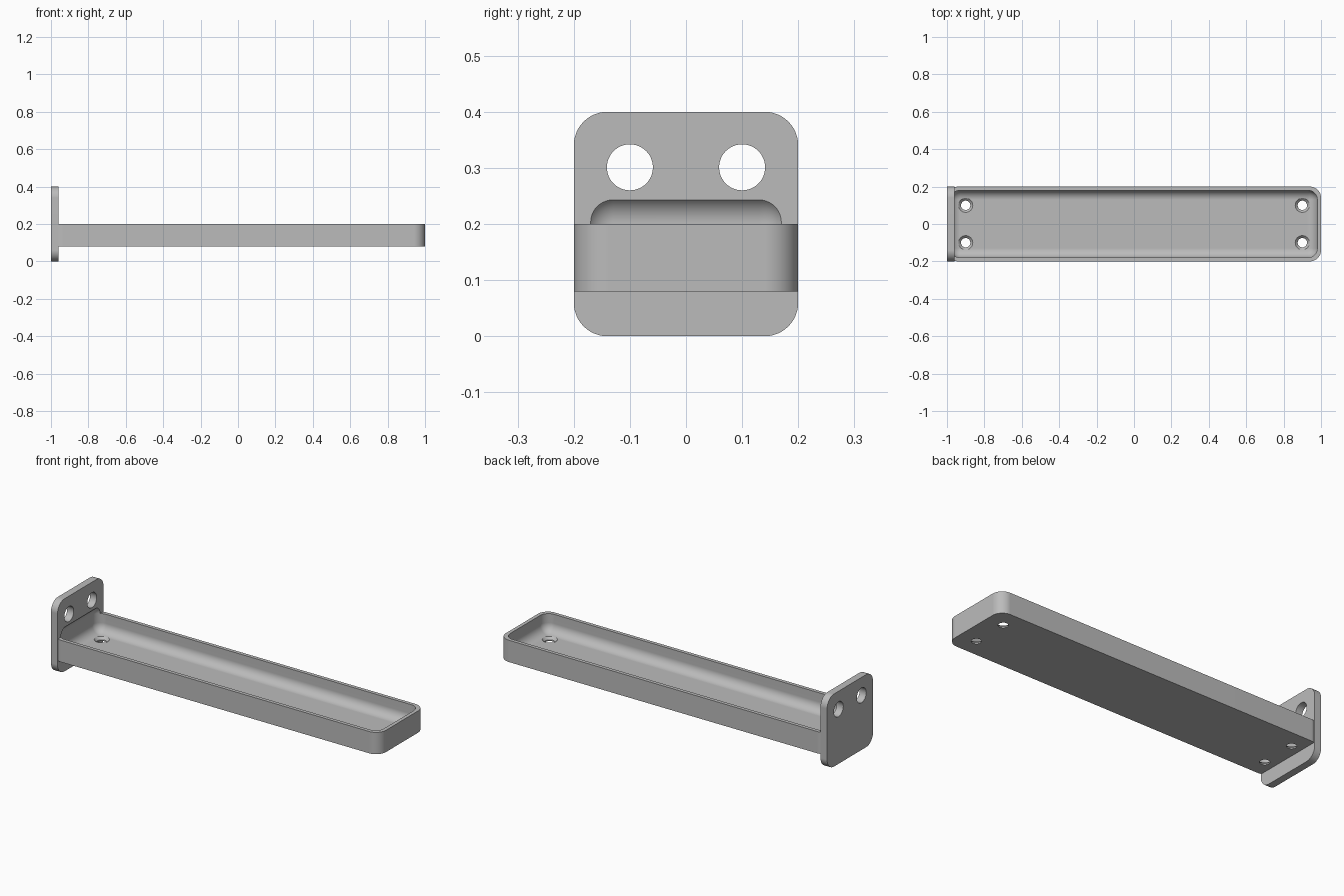
import bpy, bmesh
from math import pi
from mathutils import Matrix, Vector

if "Cube" in bpy.data.objects:
    bpy.data.objects.remove(bpy.data.objects["Cube"], do_unlink=True)

grey = bpy.data.materials.new("plain grey")
grey.use_nodes = True
grey.diffuse_color = (0.5, 0.5, 0.5, 1)
grey.node_tree.nodes["Principled BSDF"].inputs["Base Color"].default_value = (0.5, 0.5, 0.5, 1)


def finish(name, bm):
    mesh = bpy.data.meshes.new(name)
    bmesh.ops.recalc_face_normals(bm, faces=bm.faces[:])
    bm.to_mesh(mesh)
    bm.free()
    mesh.materials.append(grey)
    obj = bpy.data.objects.new(name, mesh)
    bpy.context.collection.objects.link(obj)
    return obj


def rounded_box(name, low, high, radius, axis=None):
    """Box with rounded edges: those along one axis, or all of them."""
    low, high = Vector(low), Vector(high)
    size = high - low
    bm = bmesh.new()
    bmesh.ops.create_cube(bm, size=1, matrix=Matrix.Translation((low + high) / 2)
                          @ Matrix.Diagonal((*size, 1)))
    edges = [e for e in bm.edges if axis is None
             or abs((e.verts[0].co - e.verts[1].co)[axis]) > 0.01]
    bmesh.ops.bevel(bm, geom=edges, offset=radius, segments=12, profile=0.5, affect='EDGES')
    return finish(name, bm)


def drill(name, centre, r1, r2, depth, turn=None):
    bm = bmesh.new()
    matrix = Matrix.Translation(centre) @ (turn or Matrix())
    bmesh.ops.create_cone(bm, cap_ends=True, segments=48, radius1=r1, radius2=r2,
                          depth=depth, matrix=matrix)
    return finish(name, bm)


def combine(target, tool, operation):
    mod = target.modifiers.new(operation.title(), 'BOOLEAN')
    mod.operation, mod.solver, mod.object = operation, 'EXACT', tool
    bpy.context.view_layer.objects.active = target
    bpy.ops.object.modifier_apply(modifier=mod.name)
    bpy.data.objects.remove(tool, do_unlink=True)


# Solid tray body joined to the upright end plate
tray = rounded_box("tray_with_end_plate", (-0.999, -0.2, 0.08), (1, 0.2, 0.2), 0.06, axis=2)
plate = rounded_box("end_plate", (-1, -0.2, 0), (-0.96, 0.2, 0.4), 0.06, axis=0)
combine(tray, plate, 'UNION')

# Filleted hollow, which also bites into the end plate
hollow = rounded_box("hollow", (-0.98, -0.18, 0.1), (0.98, 0.18, 0.253), 0.05)
combine(tray, hollow, 'DIFFERENCE')

for y in (-0.1, 0.1):
    # Bolt holes through the end plate
    across = Matrix.Rotation(pi / 2, 4, 'Y')
    combine(tray, drill("bolt_hole", (-0.98, y, 0.301), 0.041, 0.041, 0.1, across), 'DIFFERENCE')
    # Countersunk screw holes through the tray floor
    for x in (-0.9, 0.9):
        combine(tray, drill("screw_hole", (x, y, 0.09), 0.025, 0.025, 0.06), 'DIFFERENCE')
        combine(tray, drill("countersink", (x, y, 0.0945), 0.02, 0.045, 0.025), 'DIFFERENCE')

# Smooth fillets, crisp edges, flat faces kept flat
bpy.ops.object.select_all(action='DESELECT')
tray.select_set(True)
bpy.context.view_layer.objects.active = tray
bpy.ops.object.shade_smooth_by_angle(angle=pi / 6)
weighted = tray.modifiers.new("Weighted normals", 'WEIGHTED_NORMAL')
weighted.keep_sharp = True
